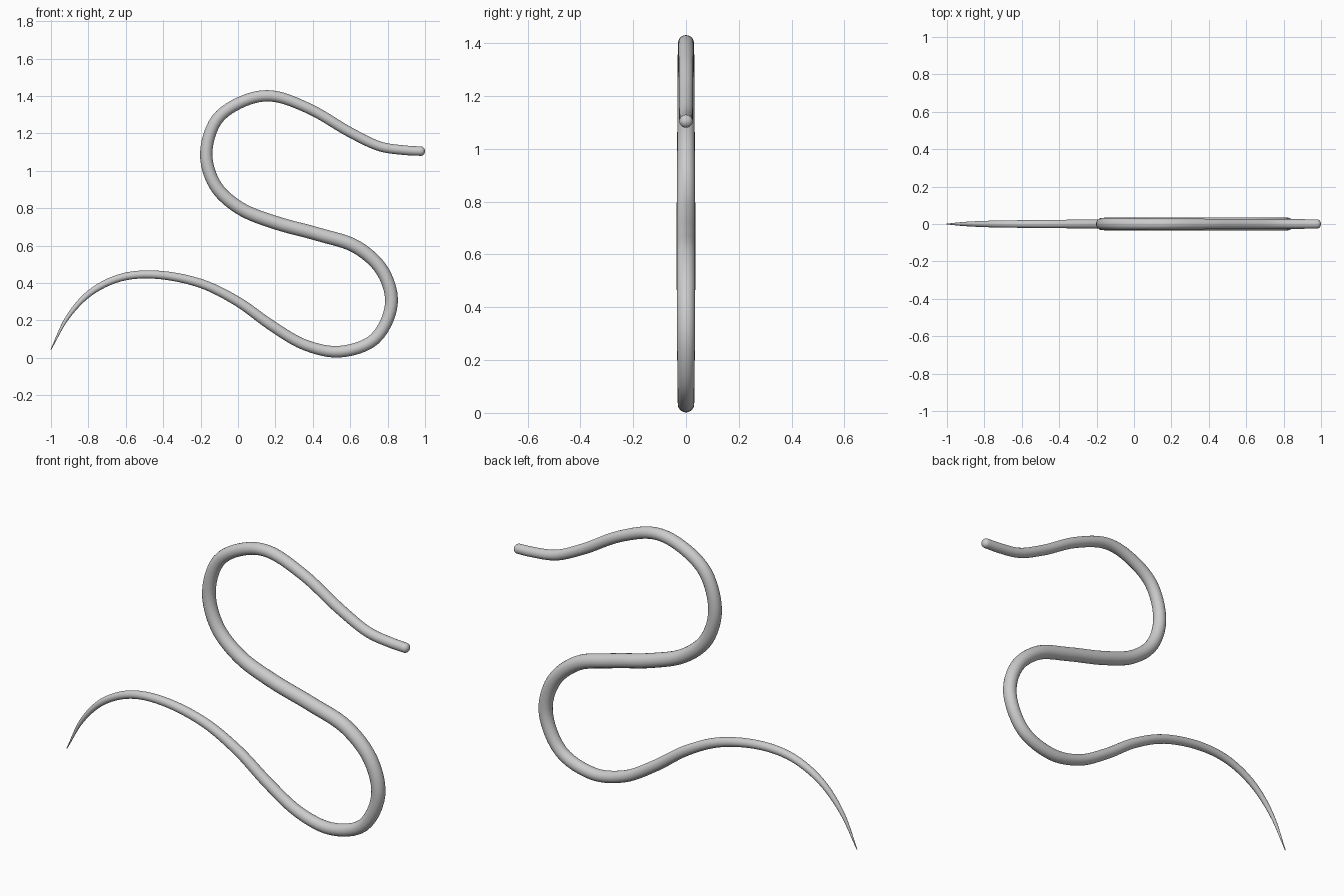
import bpy, bmesh, math
from mathutils import Vector

if "Cube" in bpy.data.objects:
    bpy.data.objects.remove(bpy.data.objects["Cube"])

# Centre line of the snake-like body: x, z, radius (tail tip to blunt end)
PATH = [
    (-1.0, .045, .002), (-.91, .218, .011), (-.79, .348, .017), (-.63, .428, .020),
    (-.445, .445, .022), (-.20, .398, .024), (0, .30, .026), (.18, .172, .028),
    (.36, .068, .029), (.545, .033, .031), (.73, .10, .032), (.82, .285, .034),
    (.775, .46, .035), (.635, .592, .036), (.43, .66, .036), (.20, .723, .036),
    (.01, .80, .035), (-.12, .92, .034), (-.17, 1.09, .033), (-.112, 1.275, .032),
    (.035, 1.375, .031), (.18, 1.40, .030), (.385, 1.33, .028), (.60, 1.205, .027),
    (.76, 1.13, .026), (.89, 1.11, .0255), (.978, 1.105, .025),
]
SIDES, STEPS = 20, 6


def smooth(points, steps):
    """Centripetal Catmull-Rom through all points."""
    p = [Vector(q) for q in points]
    p = [2 * p[0] - p[1]] + p + [2 * p[-1] - p[-2]]
    out = []
    for a, b, c, d in zip(p, p[1:], p[2:], p[3:]):
        t1 = (b - a).length ** .5
        t2 = t1 + (c - b).length ** .5
        t3 = t2 + (d - c).length ** .5
        for i in range(steps):
            t = t1 + (t2 - t1) * i / steps
            ab, bc, cd = a.lerp(b, t / t1), b.lerp(c, (t - t1) / (t2 - t1)), c.lerp(d, (t - t2) / (t3 - t2))
            out.append(ab.lerp(bc, t / t2).lerp(bc.lerp(cd, (t - t1) / (t3 - t1)), (t - t1) / (t2 - t1)))
    return out + [p[-2]]


line = smooth(PATH, STEPS)

# Rounded cap at the blunt end
end, direction = line[-1].copy(), line[-1] - line[-2]
direction.z = 0
direction.normalize()
for k in range(1, 6):
    a = math.radians(17 * k)
    q = end + direction * .022 * math.sin(a)
    q.z = end.z * math.cos(a)
    line.append(q)

# Sweep circular rings along the line
bm = bmesh.new()
rings = []
for i, q in enumerate(line):
    t = line[min(i + 1, len(line) - 1)] - line[max(i - 1, 0)]
    side = Vector((-t.y, 0, t.x)).normalized()
    ring = []
    for s in range(SIDES):
        a = math.tau * s / SIDES
        ring.append(bm.verts.new(Vector((q.x, 0, q.y)) + q.z * (side * math.cos(a) + Vector((0, math.sin(a), 0)))))
    rings.append(ring)
for r0, r1 in zip(rings, rings[1:]):
    for s in range(SIDES):
        n = (s + 1) % SIDES
        bm.faces.new((r0[s], r0[n], r1[n], r1[s]))
bm.faces.new(rings[0])
bm.faces.new(rings[-1])
bmesh.ops.recalc_face_normals(bm, faces=bm.faces)

mesh = bpy.data.meshes.new("snake_body")
bm.to_mesh(mesh)
bm.free()
body = bpy.data.objects.new("snake_body", mesh)
bpy.context.collection.objects.link(body)
for f in mesh.polygons:
    f.use_smooth = True
